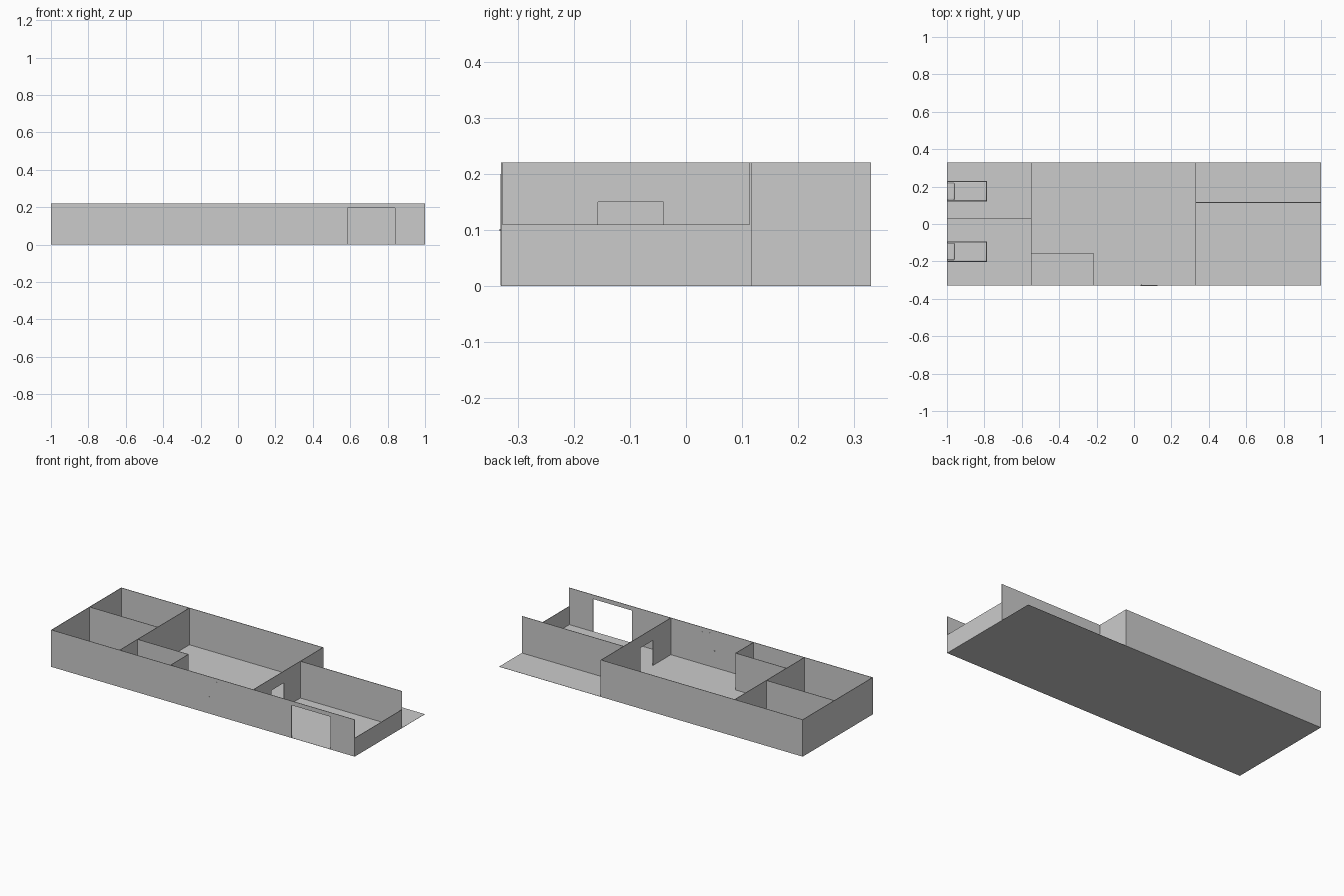
import bpy
import bmesh
from mathutils import Vector

cube = bpy.data.objects.get("Cube")
if cube:
    bpy.data.objects.remove(cube, do_unlink=True)

# One plain grey for the whole building
GREY = (0.6, 0.6, 0.6, 1.0)
grey = bpy.data.materials.new("plain grey")
grey.use_nodes = True
grey.diffuse_color = GREY
grey.node_tree.nodes["Principled BSDF"].inputs["Base Color"].default_value = GREY

X, Y = 1.0, 0.33          # half length and half depth
H, LOW = 0.22, 0.11       # full and low wall heights
T = 0.003                 # wall thickness
HALL, BED, WC, YARD = 0.33, -0.55, -0.215, 0.115


def box(name, lo, hi, bevel=0.0):
    lo, hi = Vector(lo), Vector(hi)
    bm = bmesh.new()
    bmesh.ops.create_cube(bm, size=1)
    for v in bm.verts:
        v.co = Vector(((lo[i] + hi[i]) / 2 + v.co[i] * (hi[i] - lo[i]) for i in range(3)))
    mesh = bpy.data.meshes.new(name)
    bm.to_mesh(mesh)
    bm.free()
    mesh.materials.append(grey)
    ob = bpy.data.objects.new(name, mesh)
    bpy.context.collection.objects.link(ob)
    if bevel:
        mod = ob.modifiers.new("soft edges", 'BEVEL')
        mod.width, mod.segments = bevel, 3
        bpy.context.view_layer.objects.active = ob
        bpy.ops.object.select_all(action='DESELECT')
        ob.select_set(True)
        bpy.ops.object.shade_smooth_by_angle()
    return ob


def wall(name, axis, at, start, end, height=H, opening=None):
    """Thin wall along an axis; opening = (start, end, top) leaves a doorway."""
    if opening:
        a, b, top = opening
        runs = [(start, a, 0, height), (a, b, top, height), (b, end, 0, height)]
    else:
        runs = [(start, end, 0, height)]
    bm = bmesh.new()
    # Outline of the wall face, extruded to its thickness
    if opening:
        outline = [(start, 0), (a, 0), (a, top), (b, top), (b, 0), (end, 0), (end, height), (start, height)]
    else:
        outline = [(start, 0), (end, 0), (end, height), (start, height)]
    put = (lambda u, z: (u, at - T / 2, z)) if axis == 'X' else (lambda u, z: (at - T / 2, u, z))
    face = bm.faces.new([bm.verts.new(put(u, z)) for u, z in outline])
    ext = bmesh.ops.extrude_face_region(bm, geom=[face])
    step = Vector((0, T, 0)) if axis == 'X' else Vector((T, 0, 0))
    bmesh.ops.translate(bm, vec=step, verts=[g for g in ext["geom"] if isinstance(g, bmesh.types.BMVert)])
    bmesh.ops.recalc_face_normals(bm, faces=bm.faces)
    mesh = bpy.data.meshes.new(name)
    bm.to_mesh(mesh)
    bm.free()
    mesh.materials.append(grey)
    ob = bpy.data.objects.new(name, mesh)
    bpy.context.collection.objects.link(ob)
    return ob


# Ground slab
box("floor", (-X, -Y, 0), (X, Y, 0.001))

# Outer walls
e = T / 2
wall("front_wall", 'X', -Y + e, -X, X, opening=(0.585, 0.84, 0.195))
wall("back_wall", 'X', Y - e, -X, HALL)
wall("bedroom_end_wall", 'Y', -X + e, -Y, Y)
wall("yard_back_wall", 'X', YARD, HALL, X)
wall("yard_low_wall", 'Y', X - e, -Y, YARD, height=LOW)

# Inner walls
wall("hall_wall", 'Y', HALL, -Y, Y, opening=(-0.157, -0.04, 0.15))
wall("bedroom_wall", 'Y', BED, -Y, Y)
wall("bedroom_divider", 'X', 0.03, -X, BED)
wall("washroom_side_wall", 'Y', WC, -Y, -0.16)
wall("washroom_back_wall", 'X', -0.16, BED, WC)

# Front door set flush in the wall, with knob and hinges
box("front_door", (0.035, -Y - 0.0003, 0.001), (0.125, -Y + T + 0.0003, 0.2))
box("door_knob", (0.038, -Y - 0.002, 0.098), (0.042, -Y + T + 0.003, 0.102))
for i, z in enumerate((0.03, 0.11, 0.19)):
    box(f"door_hinge_{i + 1}", (0.121, -Y + T, z - 0.003), (0.124, -Y + T + 0.001, z + 0.003))

# Beds, one in each bedroom
for side, y in (("back", 0.175), ("front", -0.148)):
    box(f"{side}_bed_base", (-X + T, y - 0.054, 0.001), (-0.785, y + 0.054, 0.025))
    box(f"{side}_mattress", (-X + T, y - 0.053, 0.025), (-0.787, y + 0.053, 0.05), bevel=0.006)
    box(f"{side}_pillow", (-X + T, y - 0.045, 0.048), (-0.96, y + 0.045, 0.06), bevel=0.005)
